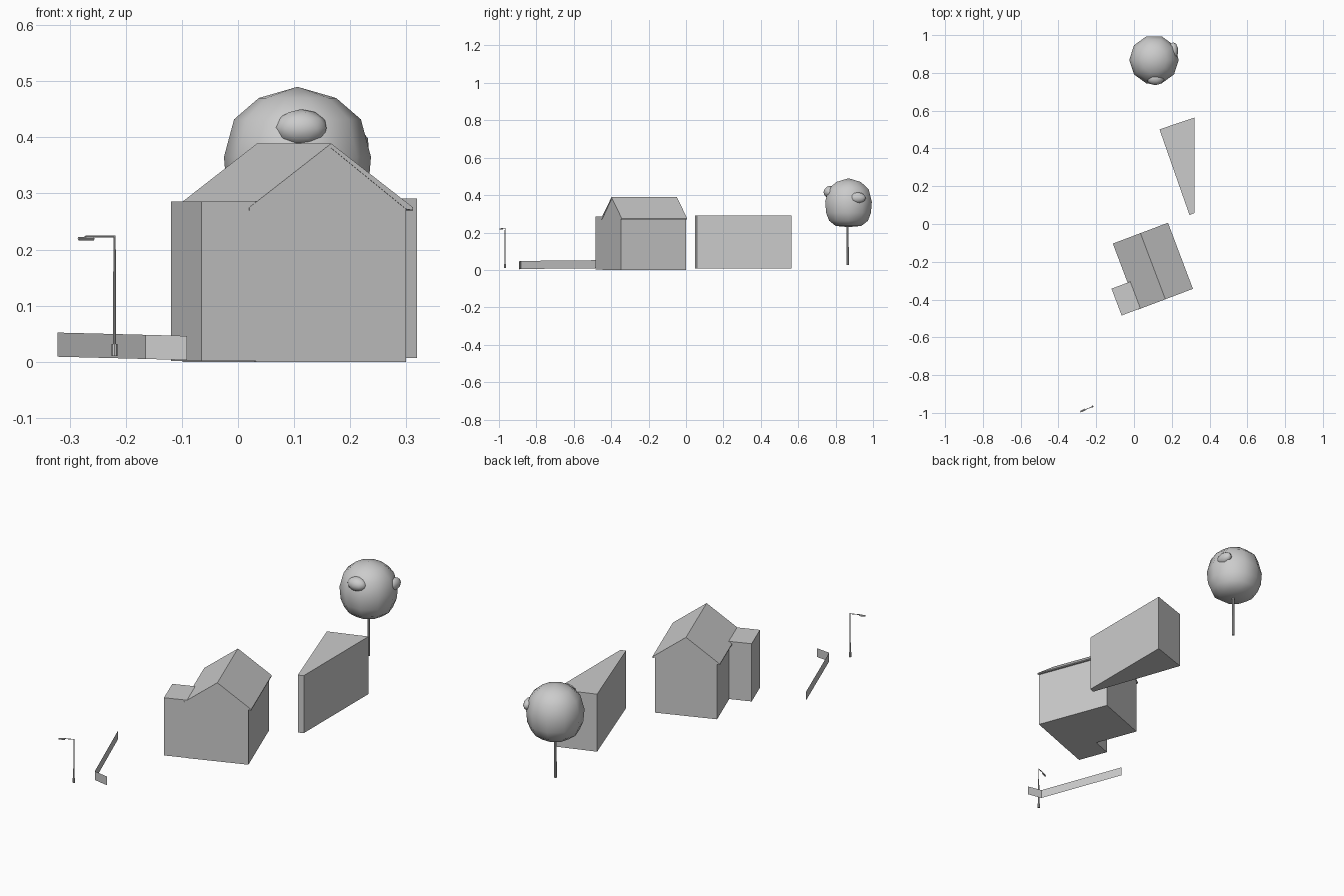
import bpy
import math
from mathutils import Vector

if "Cube" in bpy.data.objects:
    bpy.data.objects.remove(bpy.data.objects["Cube"])


def mesh(name, verts, faces, smooth=False):
    me = bpy.data.meshes.new(name)
    me.from_pydata([tuple(v) for v in verts], [], faces)
    me.update()
    ob = bpy.data.objects.new(name, me)
    bpy.context.collection.objects.link(ob)
    if smooth:
        for p in me.polygons:
            p.use_smooth = True
    return ob


def prism(name, foot, z0, z1):
    """Extrude a counter-clockwise footprint from z0 to z1."""
    n = len(foot)
    verts = [(x, y, z) for z in (z0, z1) for x, y in foot]
    faces = [list(range(n))[::-1], list(range(n, 2 * n))]
    faces += [(i, (i + 1) % n, n + (i + 1) % n, n + i) for i in range(n)]
    return mesh(name, verts, faces)


def rod(name, a, b, r1, r2=None, sides=8):
    """Tapered rod between two points."""
    a, b = Vector(a), Vector(b)
    d = b - a
    bpy.ops.mesh.primitive_cone_add(
        vertices=sides, radius1=r1, radius2=r2 or r1, depth=d.length,
        location=(a + b) / 2, rotation=d.to_track_quat('Z', 'Y').to_euler())
    bpy.context.object.name = name
    return bpy.context.object


# House frame: turned 20.7 degrees about the ridge midpoint
ANG = math.radians(20.7)
CX, CY = 0.1, -0.2235


def house_pt(x, y):
    c, s = math.cos(ANG), math.sin(ANG)
    return CX + x * c - y * s, CY + x * s + y * c


def house_extrude(name, profile, half):
    """Extrude an x-z profile along the ridge."""
    n = len(profile)
    verts = [(*house_pt(x, y), z) for y in (-half, half) for x, z in profile]
    faces = [list(range(n)), list(range(n, 2 * n))[::-1]]
    faces += [(i, n + i, n + (i + 1) % n, (i + 1) % n) for i in range(n)]
    return mesh(name, verts, faces)


# Gabled house walls
house_extrude("house_walls", [(-0.143, 0), (0.143, 0), (0.143, 0.277),
                              (0, 0.383), (-0.143, 0.277)], 0.1855)

# Thin roof slabs with overhanging eaves
house_extrude("roof", [(-0.156, 0.270), (-0.143, 0.272), (0, 0.381),
                       (0.143, 0.272), (0.156, 0.270), (0.156, 0.275),
                       (0, 0.389), (-0.156, 0.275)], 0.187)

# Flat-topped annex flush with the front wall
prism("annex", [house_pt(-0.247, -0.1855), house_pt(-0.13, -0.1855),
                house_pt(-0.13, -0.034), house_pt(-0.247, -0.034)], 0.001, 0.286)

# Wedge-shaped building behind
prism("wedge_building", [(0.135, 0.501), (0.294, 0.047), (0.319, 0.058),
                         (0.319, 0.563)], 0.007, 0.291)

# Low garden wall, a bent sheet
path = [(-0.322, -0.477, 0.009), (-0.165, -0.882, 0.005), (-0.091, -0.893, 0.003)]
mesh("garden_wall", path + [(x, y, z + 0.043) for x, y, z in path],
     [(0, 1, 4, 3), (1, 2, 5, 4)])

# Street lamp
px, py = -0.22, -0.967
rod("lamp_base", (px, py, 0.01), (px, py, 0.032), 0.0055)
rod("lamp_post", (px, py, 0.03), (px, py, 0.225), 0.003, 0.002)
rod("lamp_arm", (px, py, 0.223), (-0.272, -0.988, 0.223), 0.0018)
head = rod("lamp_head", (-0.258, -0.982, 0.2195), (-0.284, -0.994, 0.2195), 0.005, 0.004)
for v in head.data.vertices:
    w = head.matrix_basis @ v.co
    w.z = 0.2195 + (w.z - 0.2195) * 0.75
    v.co = head.matrix_basis.inverted() @ w

# Tree trunk
TX, TY = 0.106, 0.869
rod("tree_trunk", (TX + 0.003, TY - 0.005, 0.026), (TX + 0.003, TY - 0.005, 0.25), 0.007, 0.005)

# Faceted, smooth-shaded crown
N = 10
rings = [(0.235, 0.072), (0.263, 0.109), (0.305, 0.126), (0.365, 0.131),
         (0.432, 0.113), (0.470, 0.069)]
verts, faces = [], []
for z, r in rings:
    for k in range(N):
        a = 2 * math.pi * k / N
        verts.append((TX + r * math.cos(a), TY + r * math.sin(a), z))
for j in range(len(rings) - 1):
    for k in range(N):
        a, b = j * N + k, j * N + (k + 1) % N
        faces.append((a, b, b + N, a + N))
bottom, top = len(verts), len(verts) + 1
verts += [(TX, TY, 0.229), (TX, TY, 0.490)]
last = (len(rings) - 1) * N
for k in range(N):
    faces.append((bottom, (k + 1) % N, k))
    faces.append((top, last + k, last + (k + 1) % N))
mesh("tree_crown", verts, faces, True)

# Foliage bumps on the front and right of the crown
for name, loc, scale in (("front_foliage", (0.112, 0.772, 0.416), (0.048, 0.037, 0.034)),
                         ("side_foliage", (0.208, 0.917, 0.385), (0.026, 0.045, 0.03))):
    bpy.ops.mesh.primitive_ico_sphere_add(subdivisions=2, radius=1, location=loc)
    bump = bpy.context.object
    bump.name = name
    bump.scale = scale
    bpy.ops.object.shade_smooth()
